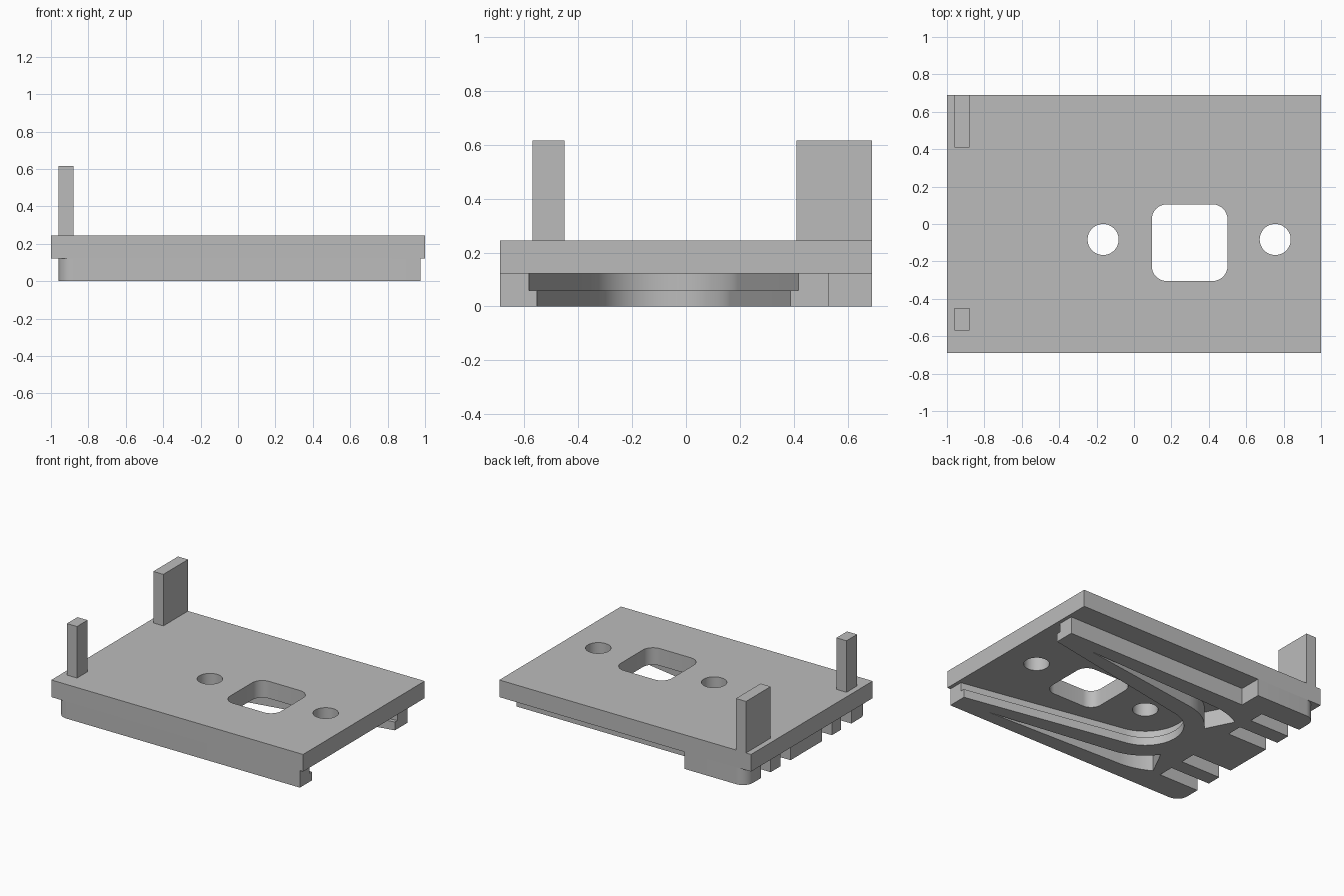
import bpy, bmesh
from math import cos, sin, radians

if "Cube" in bpy.data.objects:
    bpy.data.objects.remove(bpy.data.objects["Cube"], do_unlink=True)

grey = bpy.data.materials.new("plain_grey")
grey.use_nodes = True
grey.diffuse_color = (0.5, 0.5, 0.5, 1)
grey.node_tree.nodes["Principled BSDF"].inputs["Base Color"].default_value = (0.5, 0.5, 0.5, 1)

CX, CY = -0.165, -0.083      # centre of the rounded channel end
PLATE_Z, TOP_Z = 0.122, 0.245


def arc(x, y, r, a0, a1, n=24):
    steps = [radians(a0 + (a1 - a0) * i / n) for i in range(n + 1)]
    return [(x + r * cos(a), y + r * sin(a)) for a in steps]


def rounded_rect(x0, x1, y0, y1, r):
    return (arc(x1 - r, y1 - r, r, 0, 90, 8) + arc(x0 + r, y1 - r, r, 90, 180, 8)
            + arc(x0 + r, y0 + r, r, 180, 270, 8) + arc(x1 - r, y0 + r, r, 270, 360, 8))


def slab(name, loops, z0, z1):
    """Extrude a flat outline with holes between two heights."""
    cu = bpy.data.curves.new(name, 'CURVE')
    cu.dimensions, cu.fill_mode = '2D', 'BOTH'
    cu.extrude = (z1 - z0) / 2
    for pts in loops:
        sp = cu.splines.new('POLY')
        sp.points.add(len(pts) - 1)
        for p, (x, y) in zip(sp.points, pts):
            p.co = (x, y, 0, 1)
        sp.use_cyclic_u = True
    tmp = bpy.data.objects.new(name + "_profile", cu)
    bpy.context.collection.objects.link(tmp)
    dg = bpy.context.evaluated_depsgraph_get()
    me = bpy.data.meshes.new_from_object(tmp.evaluated_get(dg))
    bpy.data.objects.remove(tmp, do_unlink=True)
    bm = bmesh.new()
    bm.from_mesh(me)
    bmesh.ops.remove_doubles(bm, verts=bm.verts, dist=0.0005)
    bmesh.ops.recalc_face_normals(bm, faces=bm.faces)
    bmesh.ops.translate(bm, verts=bm.verts, vec=(0, 0, (z0 + z1) / 2))
    bm.to_mesh(me)
    bm.free()
    me.materials.clear()
    me.materials.append(grey)
    ob = bpy.data.objects.new(name, me)
    bpy.context.collection.objects.link(ob)
    bpy.ops.object.select_all(action='DESELECT')
    ob.select_set(True)
    bpy.context.view_layer.objects.active = ob
    bpy.ops.object.shade_smooth_by_angle(angle=radians(30))
    return ob


def rect(x0, x1, y0, y1):
    return [(x0, y0), (x1, y0), (x1, y1), (x0, y1)]


# Top plate with two round holes and a rounded window
slab("top_plate", [
    rect(-1, 1, -0.69, 0.69),
    arc(-0.165, CY, 0.083, 0, 352.5, 47),
    arc(0.755, CY, 0.083, 0, 352.5, 47),
    rounded_rect(0.095, 0.5, -0.305, 0.105, 0.08),
], PLATE_Z, TOP_Z)

# Upright posts
slab("front_post", [rect(-0.96, -0.88, -0.57, -0.45)], TOP_Z, 0.615)
slab("back_post", [rect(-0.96, -0.88, 0.41, 0.69)], TOP_Z, 0.615)


# Underside body: rails, toothed end and tapered channel
def body_outline(radius, mouth):
    pts = [(0.975, CY + mouth), (0.975, 0.53), (-0.47, 0.53), (-0.47, 0.69)]
    pts += arc(-0.88, 0.61, 0.08, 90, 180, 8)
    for a, b in [(0.52, 0.41), (0.30, 0.185), (-0.17, -0.285), (-0.39, -0.505)]:
        pts += [(-0.96, a), (-0.645, a), (-0.645, b), (-0.96, b)]
    pts += arc(-0.88, -0.61, 0.08, 180, 270, 8)
    pts += [(0.975, -0.69), (0.975, CY - mouth)]
    return pts + arc(CX, CY, radius, 259, 101, 40)


# Relief slot beside each side of the channel
def slot(side):
    pts = [(0.72, 0.515)] + [(x - CX, y) for x, y in arc(CX, 0, 0.48, 93, 121, 8)]
    pts = [pts[0]] + [(x + 2 * CX, y) for x, y in pts[1:]]
    pts += arc(CX, 0, 0.385, 145, 98, 14)
    return [(x, CY + side * y) for x, y in pts]


slots = [slot(1), slot(-1)]
slab("channel_lip", [body_outline(0.25, 0.47)] + slots, 0, 0.06)
slab("channel_body", [body_outline(0.28, 0.5)] + slots, 0.06, PLATE_Z)
